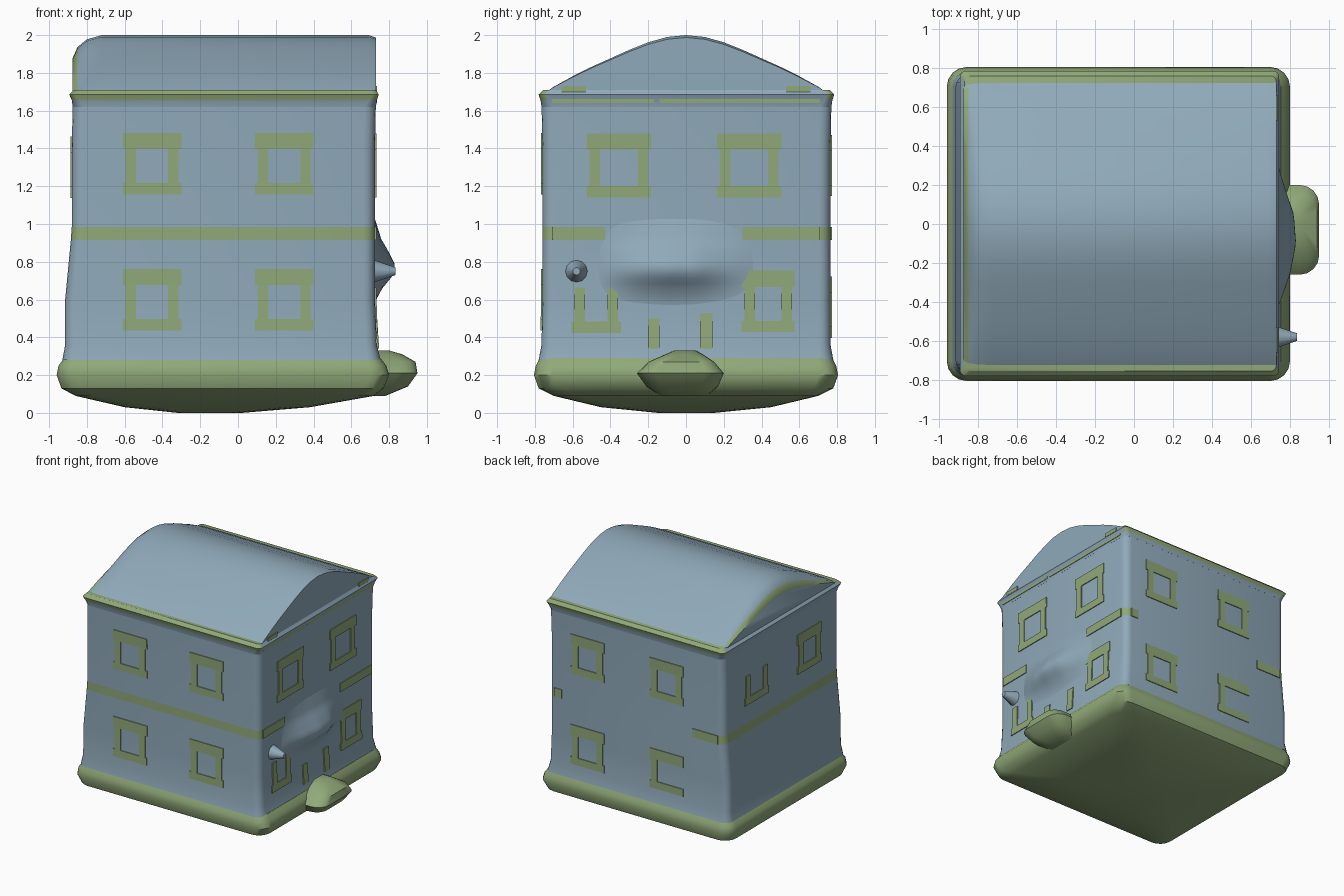
import bpy, bmesh, math
from mathutils import Matrix

cube = bpy.data.objects.get("Cube")
if cube:
    bpy.data.objects.remove(cube)


def material(name, rgb):
    m = bpy.data.materials.new(name)
    m.use_nodes = True
    m.diffuse_color = (*rgb, 1)
    m.node_tree.nodes["Principled BSDF"].inputs["Base Color"].default_value = (*rgb, 1)
    return m


BLUE, GREEN = 0, 1
MATS = [material("slate blue", (.28, .40, .49)), material("moss green", (.28, .395, .19))]
BACK, LEFT, FRONT, RIGHT = 4, 9, 14, 19   # flat sides of a lofted ring
parts = []


def finish(name, bm):
    bmesh.ops.recalc_face_normals(bm, faces=bm.faces)
    me = bpy.data.meshes.new(name)
    bm.to_mesh(me)
    bm.free()
    for m in MATS:
        me.materials.append(m)
    ob = bpy.data.objects.new(name, me)
    bpy.context.collection.objects.link(ob)
    parts.append(ob)
    return ob


def skin(name, rings, rule):
    """Bridge closed rings of points; rule(ring, side) picks each face colour."""
    bm = bmesh.new()
    loops = [[bm.verts.new(p) for p in r] for r in rings]
    n = len(loops[0])
    for i, (a, b) in enumerate(zip(loops, loops[1:])):
        for j in range(n):
            k = (j + 1) % n
            bm.faces.new((a[j], a[k], b[k], b[j])).material_index = rule(i, j)
    bm.faces.new(loops[0]).material_index = rule(0, 0)
    bm.faces.new(loops[-1]).material_index = rule(len(loops) - 2, 0)
    return finish(name, bm)


def rounded(z, x0, x1, y0, y1, r):
    pts = []
    for c, (cx, cy) in enumerate(((x1 - r, y1 - r), (x0 + r, y1 - r), (x0 + r, y0 + r), (x1 - r, y0 + r))):
        for s in range(5):
            a = math.radians(90 * c + 22.5 * s)
            pts.append((cx + r * math.cos(a), cy + r * math.sin(a), z))
    return pts


def interp(t, table):
    if t <= table[0][0]:
        return table[0][1:]
    for a, b in zip(table, table[1:]):
        if t <= b[0]:
            f = (t - a[0]) / (b[0] - a[0])
            return [p + (q - p) * f for p, q in zip(a[1:], b[1:])]
    return table[-1][1:]


# Plinth with a bulging underside
skin("plinth", [rounded(*s) for s in (
    (0, -.32, .02, -.15, .15, .12),
    (.03, -.6, .38, -.45, .45, .2),
    (.09, -.86, .72, -.7, .7, .12),
    (.13, -.935, .77, -.78, .78, .1),
    (.2, -.96, .8, -.805, .805, .1),
    (.25, -.95, .785, -.795, .795, .09),
    (.29, -.92, .755, -.775, .775, .08))], lambda i, j: GREEN)

# Walls, with the storey band coloured on the front, left side and corners
WALL = [(.28, -.93, .755, -.78, .78, .07),
        (.36, -.915, .735, -.765, .765, .06),
        (.6, -.915, .725, -.76, .765, .06),
        (.915, -.885, .725, -.76, .765, .06),
        (.985, -.88, .725, -.76, .765, .06),
        (1.4, -.88, .725, -.76, .765, .06),
        (1.64, -.875, .73, -.765, .77, .06)]
skin("walls", [rounded(*s) for s in WALL],
     lambda i, j: GREEN if i == 3 and j not in (BACK, RIGHT) else BLUE)

# Flared cornice, trimmed along front and back
skin("cornice", [rounded(*s) for s in (
    (1.62, -.875, .73, -.765, .77, .06),
    (1.655, -.88, .735, -.77, .775, .04),
    (1.685, -.893, .745, -.78, .785, .03),
    (1.71, -.87, .73, -.755, .76, .03))],
     lambda i, j: GREEN if i > 0 and j not in (LEFT, RIGHT) else BLUE)

# Curved gable roof, with a green rake on the left end
HALF = [(.765, 0), (.7, .045), (.6, .1), (.5, .15), (.4, .195), (.3, .24), (.2, .28), (.1, .308)]
PROFILE = HALF + [(0, .318)] + [(-y, h) for y, h in reversed(HALF)]
ENDS = [(-.875, .62), (-.85, .8), (-.8, .93), (-.72, 1), (.69, 1), (.73, .96)]
skin("roof", [[(x, y, 1.682 + h * k) for y, h in PROFILE] for x, k in ENDS],
     lambda i, j: GREEN if i == 0 and j not in (0, len(PROFILE) - 1) else BLUE)
end = min(parts[-1].data.polygons, key=lambda f: f.center.x)
end.material_index = BLUE

# Entrance step on the right-hand wall
skin("entrance_step", [rounded(*s) for s in (
    (.09, .55, .78, -.13, .11, .08),
    (.14, .55, .9, -.21, .17, .09),
    (.21, .55, .95, -.26, .2, .1),
    (.27, .55, .94, -.2, .15, .09),
    (.31, .55, .87, -.11, .09, .08),
    (.33, .55, .8, -.06, .05, .04))], lambda i, j: GREEN)

# Swelling canopy over the entrance
ACROSS = [(-.48, 0), (-.38, .35), (-.25, .75), (-.1, 1), (.05, .9), (.2, .45), (.38, 0)]
UP = [(.53, 0), (.6, .12), (.66, .4), (.73, .9), (.78, 1), (.85, .7), (.92, .35), (1.05, 0)]
bm = bmesh.new()
NY, NZ = 24, 20
grid = []
for i in range(NY + 1):
    y = -.48 + .86 * i / NY
    row = []
    for j in range(NZ + 1):
        z = .53 + .52 * j / NZ
        swell = interp(y, ACROSS)[0] * interp(z, UP)[0]
        row.append(bm.verts.new((.718 + .117 * swell, y, z)))
    grid.append(row)
for i in range(NY):
    for j in range(NZ):
        bm.faces.new((grid[i][j], grid[i + 1][j], grid[i + 1][j + 1], grid[i][j + 1]))
finish("canopy", bm)
for f in parts[-1].data.polygons:      # open patch: face outward
    if f.normal.x < 0:
        parts[-1].data.flip_normals()
        break

# Wall lamp
bm = bmesh.new()
bmesh.ops.create_cone(bm, cap_ends=True, segments=12, radius1=.065, radius2=.02, depth=.13,
                      matrix=Matrix.Translation((.77, -.58, .75)) @ Matrix.Rotation(math.pi / 2, 4, 'Y'))
finish("wall_lamp", bm)


def bar(bm, side, u0, u1, z0, z1):
    """Thin plate lying on one wall, following its slope."""
    def point(u, z, out):
        x0, x1, y0, y1, _ = interp(z, WALL)
        return {FRONT: (u, y0 - out, z), BACK: (u, y1 + out, z),
                LEFT: (x0 - out, u, z), RIGHT: (x1 + out, u, z)}[side]
    loops = [[bm.verts.new(point(u, z, out)) for u, z in ((u0, z0), (u1, z0), (u1, z1), (u0, z1))]
             for out in (-.002, .007)]
    faces = [loops[0], loops[1]]
    faces += [(loops[0][k], loops[0][(k + 1) % 4], loops[1][(k + 1) % 4], loops[1][k]) for k in range(4)]
    for f in faces:
        bm.faces.new(f).material_index = GREEN


def window(name, side, u, z, keep="TBLR", w=.31, h=.325):
    """Frame with head and sill slightly wider than its jambs."""
    bm = bmesh.new()
    a, b, lo, hi = u - w / 2, u + w / 2, z - h / 2, z + h / 2
    bars = {"T": (a, b, hi - .085, hi), "B": (a, b, lo, lo + .06),
            "L": (a + .015, a + .07, lo + .06, hi - .085),
            "R": (b - .07, b - .015, lo + .06, hi - .085)}
    for key in keep:
        bar(bm, side, *bars[key])
    finish(name, bm)


# Window frames on every wall
for u, tag in ((-.455, "right"), (.245, "left")):
    window("front_upper_window_" + tag, FRONT, u, 1.32)
    window("front_lower_window_" + tag, FRONT, u, .6)
for u, tag in ((-.36, "right"), (.365, "left")):
    window("back_upper_window_" + tag, BACK, u, 1.31)
    window("back_lower_window_" + tag, BACK, u, .56, "TBLR" if u > 0 else "TBR")
for u, tag in ((-.355, "front"), (.335, "rear")):
    window("left_side_window_" + tag, LEFT, u, 1.3, "TBLR" if u < 0 else "BLR")
    window("right_side_window_" + tag, RIGHT, u, 1.31, w=.34, h=.34)
window("right_lower_window_front", RIGHT, -.475, .585, "BLR", w=.26)
window("right_lower_window_rear", RIGHT, .435, .59, w=.28)

# Door posts, partial storey band and gable trim
bm = bmesh.new()
for u0, u1, z0, z1 in ((-.2, -.14, .34, .5), (.075, .14, .34, .53)):
    bar(bm, RIGHT, u0, u1, z0, z1)
finish("door_posts", bm)
bm = bmesh.new()
for side, u0, u1 in ((RIGHT, -.71, -.43), (RIGHT, .3, .71), (BACK, -.83, -.6), (BACK, .6, .67)):
    bar(bm, side, u0, u1, .915, .985)
finish("storey_band_ends", bm)
bm = bmesh.new()
for u0, u1 in ((-.71, -.17), (-.14, .71)):
    bar(bm, RIGHT, u0, u1, 1.64, 1.665)
for s in (-1, 1):
    bar(bm, RIGHT, s * .53, s * .66, 1.7, 1.73)
finish("gable_trim", bm)

# Smooth shading with crisp edges kept
bpy.ops.object.select_all(action='DESELECT')
for ob in parts:
    ob.select_set(True)
bpy.context.view_layer.objects.active = parts[0]
bpy.ops.object.shade_smooth_by_angle(angle=math.radians(40))
